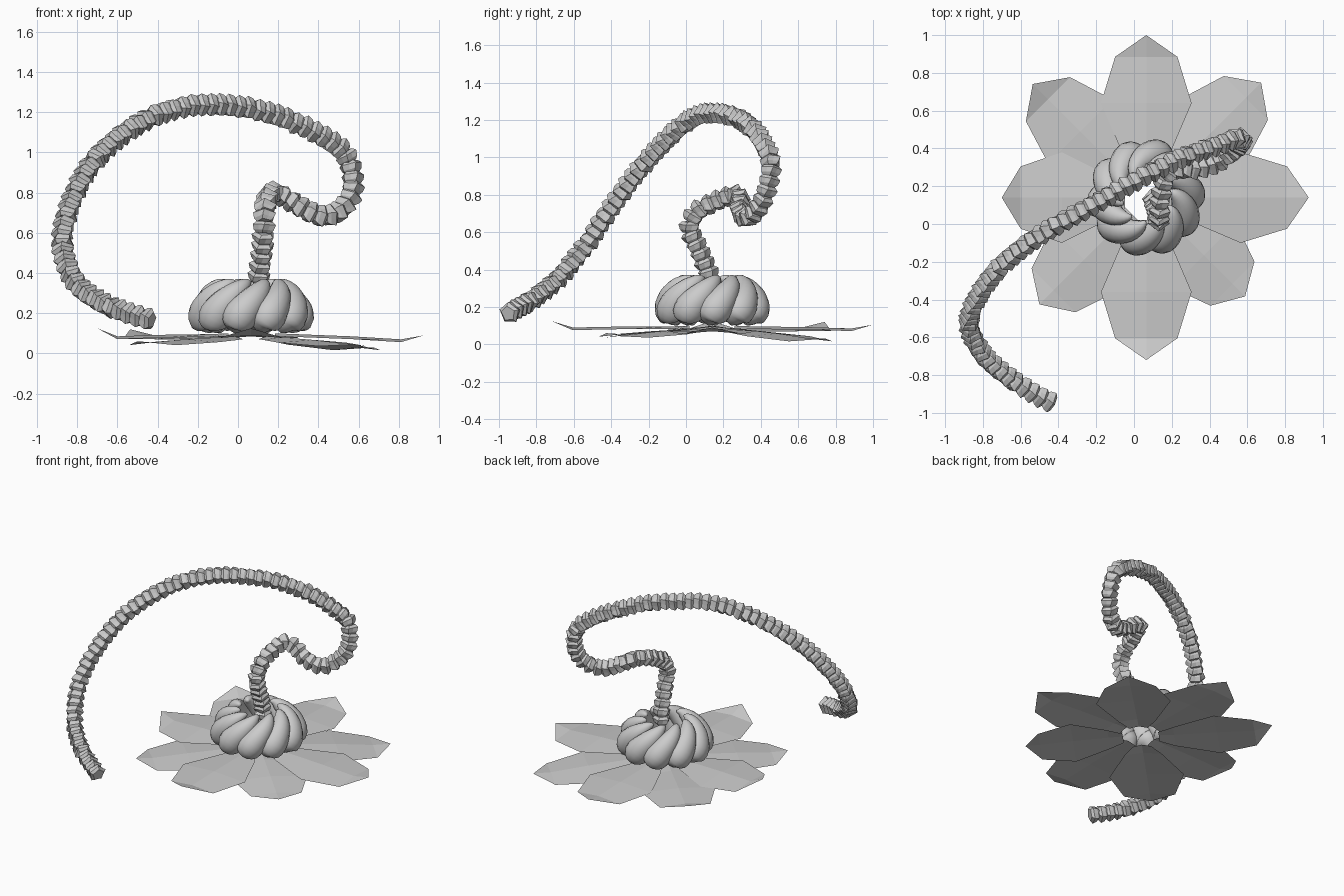
import bpy, bmesh, math, random
from mathutils import Vector, Quaternion

if "Cube" in bpy.data.objects:
    bpy.data.objects.remove(bpy.data.objects["Cube"])

random.seed(4)
CX, CY = 0.065, 0.14          # flower axis


def make(name, verts, faces, smooth=False):
    me = bpy.data.meshes.new(name)
    me.from_pydata([tuple(v) for v in verts], [], faces)
    bm = bmesh.new()
    bm.from_mesh(me)
    bmesh.ops.recalc_face_normals(bm, faces=bm.faces)
    bm.to_mesh(me)
    bm.free()
    ob = bpy.data.objects.new(name, me)
    bpy.context.collection.objects.link(ob)
    for p in me.polygons:
        p.use_smooth = smooth
    return ob


def catmull(pts, t):
    """Point on a smooth path, t from 0 to 1; works for any tuple length."""
    n = len(pts) - 1
    i = min(int(t * n), n - 1)
    u = t * n - i
    a, b, c, d = (pts[max(0, min(n, i + k))] for k in (-1, 0, 1, 2))
    return [0.5 * (2 * q + (r - p) * u + (2 * p - 5 * q + 4 * r - s) * u * u
                   + (3 * q - p - 3 * r + s) * u ** 3) for p, q, r, s in zip(a, b, c, d)]


def add_tube(verts, faces, rings):
    """Join equal rings of points and cap both ends."""
    s, n = len(verts), len(rings[0])
    for r in rings:
        verts += r
    for k in range(len(rings) - 1):
        for j in range(n):
            a, b = s + k * n + j, s + k * n + (j + 1) % n
            faces.append((a, b, b + n, a + n))
    faces.append(tuple(range(s, s + n)))
    e = s + (len(rings) - 1) * n
    faces.append(tuple(range(e, e + n)))


# Flat petals: angle, length, tip height, mid height
petals = [(0, .86, .09, .07), (90, .86, .105, .085), (180, .765, .125, .085),
          (270, .86, .125, .09), (45, .86, .03, .03), (135, .85, .12, .085),
          (225, .80, .06, .055), (315, .74, .045, .05)]
for ang, length, tip, mid in petals:
    a = math.radians(ang)
    d, p = Vector((math.cos(a), math.sin(a), 0)), Vector((-math.sin(a), math.cos(a), 0))
    start = .10 if ang % 90 == 0 else .085
    rows = [(.12, .06, start), (.22, .12, start - .004), (.50, .24, (mid + start) / 2),
            (.745, .165, mid)]
    verts, faces = [], []
    for r, w, z in rows:
        r *= .5 + .5 * length / .86
        if r > .4:
            r *= .5 + .5 * length / .86
        for s in (-1, 0, 1):
            verts.append(Vector((CX, CY, z - (.014 if s else 0))) + d * r + p * w * s)
    verts.append(Vector((CX, CY, tip)) + d * length)
    for k in range(3):
        for j in range(2):
            i = k * 3 + j
            faces.append((i, i + 1, i + 4, i + 3))
    faces += [(9, 10, 12), (10, 11, 12)]
    make(f"petal_{ang}", verts, faces)

# Swirled bulb lobes: radius, angle, height, thickness along each lobe
lobe = [(.125, 52, .355, .008), (.150, 44, .345, .030), (.185, 31, .305, .055),
        (.215, 16, .245, .076), (.228, 4, .185, .086), (.215, -2, .150, .070),
        (.205, -5, .115, .030), (.203, -6, .102, .004)]
COUNT = 10
for k in range(COUNT):
    verts, faces, rings, N = [], [], [], 22

    def at(t):
        r, ang, z, w = catmull(lobe, t)
        ang = math.radians(ang + 360 / COUNT * k)
        return Vector((CX + r * math.cos(ang), CY + r * math.sin(ang), z)), max(w, .003)
    for i in range(N + 1):
        t = i / N
        c, w = at(t)
        tan = (at(min(1, t + .03))[0] - at(max(0, t - .03))[0]).normalized()
        out = Vector((c.x - CX, c.y - CY, 0))
        u = tan.cross(out).normalized()
        v = tan.cross(u)
        rings.append([c + (u * math.cos(q) + v * math.sin(q)) * w
                      for q in (2 * math.pi * j / 16 for j in range(16))])
    add_tube(verts, faces, rings)
    make(f"bulb_lobe_{k}", verts, faces, True)

# Winding stem path
path = [(.10, .13, .30), (.105, .12, .38), (.12, .07, .50), (.13, .02, .62), (.135, .06, .71),
        (.145, .16, .765), (.175, .26, .80), (.24, .29, .775), (.33, .29, .715),
        (.43, .32, .68), (.52, .38, .72), (.57, .43, .82), (.545, .455, .97),
        (.45, .42, 1.06), (.30, .37, 1.14), (.10, .28, 1.21), (-.10, .17, 1.235),
        (-.25, .085, 1.23), (-.42, -.01, 1.18), (-.60, -.13, 1.07), (-.75, -.27, .91),
        (-.85, -.43, .69), (-.87, -.55, .51), (-.80, -.69, .345), (-.68, -.80, .255),
        (-.56, -.88, .205), (-.43, -.95, .165)]
S = 1500
dense = [Vector(catmull(path, i / S)) for i in range(S + 1)]
dist = [0]
for a, b in zip(dense, dense[1:]):
    dist.append(dist[-1] + (b - a).length)
beads = round(dist[-1] / .054)
step = dist[-1] / beads

# Faceted star-shaped beads strung along the path
verts, faces, i = [], [], 0
quat = Quaternion()
prev = Vector((0, 0, 1))
for k in range(beads):
    while dist[i] < (k + .5) * step and i < S:
        i += 1
    tan = (dense[min(S, i + 8)] - dense[max(0, i - 8)]).normalized()
    quat = prev.rotation_difference(tan) @ quat
    prev = tan
    turn = random.uniform(-.3, .3)
    rings = []
    for h, r in ((-.54, .036), (-.25, .050), (.25, .057), (.54, .040)):
        rings.append([])
        for j in range(10):
            q = turn + math.pi * j / 5 + h * .25
            rr = r * (1.06 if j % 2 else .84)
            rings[-1].append(dense[i] + quat @ Vector(
                (rr * math.cos(q), rr * math.sin(q), h * step)))
    add_tube(verts, faces, rings)
make("beaded_stem", verts, faces)
